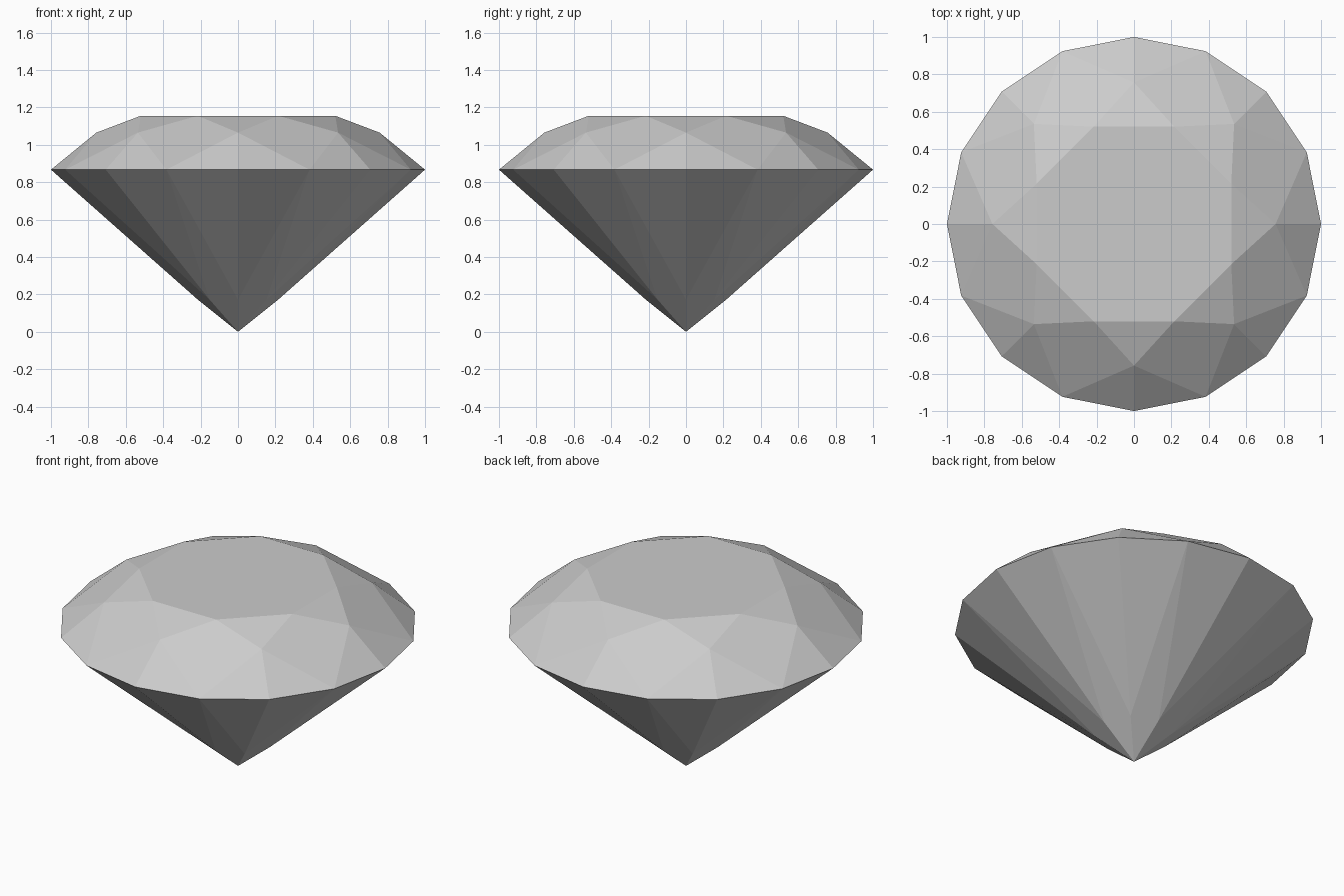
import bpy
import bmesh
from math import cos, pi, radians, sin

cube = bpy.data.objects.get("Cube")
if cube:
    bpy.data.objects.remove(cube, do_unlink=True)

# Main proportions of the cut stone
GIRDLE_Z = 0.867
TABLE_R, TABLE_Z = 0.563, 1.155
STAR_R = 0.757
LOWER_R = 0.215

# Heights that keep the kite facets flat
half = cos(pi / 8)
STAR_Z = GIRDLE_Z + (1 - STAR_R * half) * (TABLE_Z - GIRDLE_Z) / (1 - TABLE_R)
LOWER_Z = GIRDLE_Z * LOWER_R * half

grey = bpy.data.materials.new("gem grey")
grey.use_nodes = True
grey.diffuse_color = (0.6, 0.6, 0.6, 1)
grey.node_tree.nodes["Principled BSDF"].inputs["Base Color"].default_value = grey.diffuse_color

bm = bmesh.new()


def ring(count, radius, z, offset=0.0):
    """Evenly spaced vertices on a level circle."""
    angles = [2 * pi * i / count + offset for i in range(count)]
    return [bm.verts.new((radius * cos(a), radius * sin(a), z)) for a in angles]


girdle = ring(16, 1, GIRDLE_Z)
table = ring(8, TABLE_R, TABLE_Z, radians(22.5))
star = ring(8, STAR_R, STAR_Z)
lower = ring(8, LOWER_R, LOWER_Z)
culet = bm.verts.new((0, 0, 0))

# Flat table on top
bm.faces.new(table)

for i in range(8):
    j = (i + 1) % 8
    g0, g1, g2 = girdle[2 * i], girdle[2 * i + 1], girdle[2 * i - 1]
    # Crown: star facet, kite facet and the two upper girdle facets
    bm.faces.new((star[i], table[i], table[i - 1]))
    bm.faces.new((table[i], star[i], g1, star[j]))
    bm.faces.new((star[i], g0, g1))
    bm.faces.new((star[i], g2, g0))
    # Pavilion: long kite facet and the two lower girdle facets
    bm.faces.new((culet, lower[j], g1, lower[i]))
    bm.faces.new((lower[i], g1, g0))
    bm.faces.new((lower[i], g0, g2))

bmesh.ops.recalc_face_normals(bm, faces=bm.faces[:])
mesh = bpy.data.meshes.new("gemstone")
bm.to_mesh(mesh)
bm.free()
mesh.materials.append(grey)
gem = bpy.data.objects.new("gemstone", mesh)
bpy.context.scene.collection.objects.link(gem)
